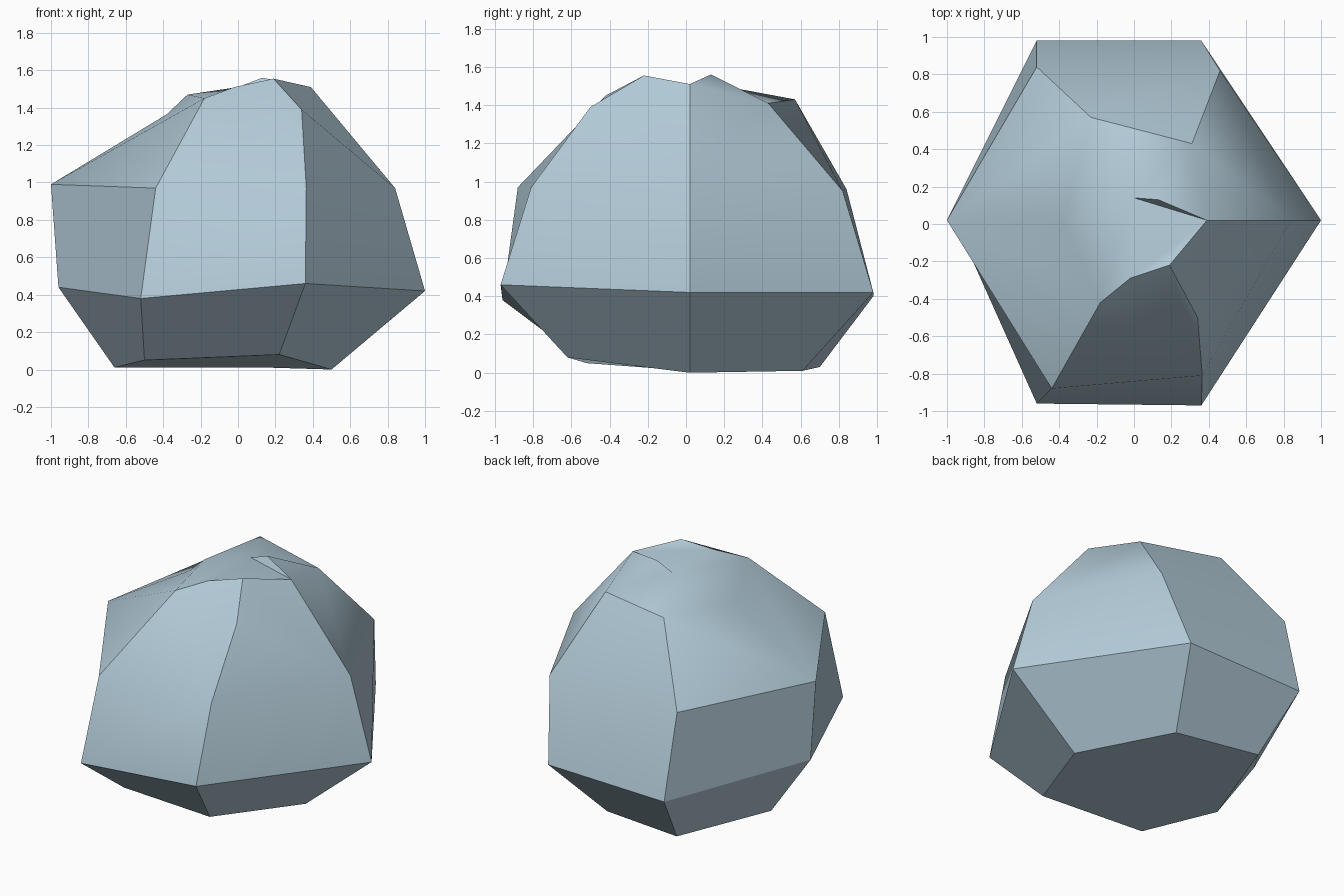
import bpy
import bmesh

default_cube = bpy.data.objects.get("Cube")
if default_cube:
    bpy.data.objects.remove(default_cube, do_unlink=True)

# Stone colour
stone = bpy.data.materials.new("pale_blue_stone")
stone.use_nodes = True
colour = (0.45, 0.60, 0.69, 1.0)
stone.diffuse_color = colour
shader = next(n for n in stone.node_tree.nodes if n.type == "BSDF_PRINCIPLED")
shader.inputs["Base Color"].default_value = colour
shader.inputs["Roughness"].default_value = 0.9

# Six ribs running up the boulder: foot, girdle, shoulder, brow
ribs = {
    "right": [(.50, .02, 0), (1, .02, .42), (.84, .02, .97), (.39, .02, 1.51)],
    "back_right": [(.17, .61, .01), (.36, .98, .42), (.46, .82, .95), (.31, .43, 1.41)],
    "back_left": [(-.42, .70, .03), (-.52, .98, .40), (-.52, .84, .96), (-.23, .57, 1.43)],
    "left": [(-.66, .02, .01), (-.96, .02, .44), (-1, .02, .99), (-.27, .02, 1.47)],
    "front_left": [(-.50, -.52, .05), (-.52, -.96, .38), (-.44, -.88, .97), (-.18, -.42, 1.45)],
    "front_right": [(.22, -.62, .08), (.36, -.97, .46), (.365, -.81, .97), (.34, -.50, 1.39)],
}
# Extra corners of the uneven crown
crown = {
    "front_peak": (.19, -.22, 1.555),
    "front_rim": (-.02, -.29, 1.51),
    "left_dent": (-.38, .02, 1.365),
    "ledge": (0, .14, 1.51),
    "peak": (.13, .13, 1.56),
}

bm = bmesh.new()
rib = {name: [bm.verts.new(p) for p in points] for name, points in ribs.items()}
top = {name: bm.verts.new(p) for name, p in crown.items()}
patch_of = {}


def facet(patch, *corners):
    """Add a face; faces of one patch blend smoothly together."""
    patch_of[bm.faces.new(corners)] = patch


# Underside, lower band and upright sides
names = list(rib)
facet("base", *[rib[n][0] for n in names])
for a, b in zip(names, names[1:] + names[:1]):
    side = a + "_to_" + b
    facet("under_" + side, rib[a][0], rib[b][0], rib[b][1], rib[a][1])
    patch = "crown" if a == "right" else side
    facet(patch, rib[a][1], rib[b][1], rib[b][2], rib[a][2])

r, br, bl, l, fl, fr = [rib[n] for n in names]
front_peak, front_rim, dent, ledge, peak = top.values()

# Upper slopes
facet("crown", r[2], br[2], br[3], r[3])
facet("back_right_to_back_left", br[2], bl[2], bl[3], br[3])
for neighbour in (bl, fl):
    facet("crown", l[2], neighbour[2], neighbour[3], dent)
    facet("crown", dent, neighbour[3], l[3])
facet("front_left_to_front_right", fl[2], fr[2], fr[3], front_peak, front_rim, fl[3])
facet("front_right_to_right", fr[2], r[2], r[3], front_peak, fr[3])

# Crown with a small step near the peak
facet("crown", l[3], bl[3], ledge)
facet("crown", ledge, bl[3], br[3], peak)
facet("crown", peak, br[3], r[3])
facet("step", ledge, peak, r[3])
facet("crown", ledge, r[3], front_rim)
facet("crown", r[3], front_peak, front_rim)
facet("crown", ledge, front_rim, fl[3], l[3])

# Smooth inside each patch, crisp between patches
bmesh.ops.recalc_face_normals(bm, faces=bm.faces[:])
for face in bm.faces:
    face.smooth = True
for edge in bm.edges:
    edge.smooth = len({patch_of[f] for f in edge.link_faces}) == 1

mesh = bpy.data.meshes.new("boulder")
bm.to_mesh(mesh)
bm.free()
mesh.materials.append(stone)
boulder = bpy.data.objects.new("boulder", mesh)
bpy.context.collection.objects.link(boulder)
